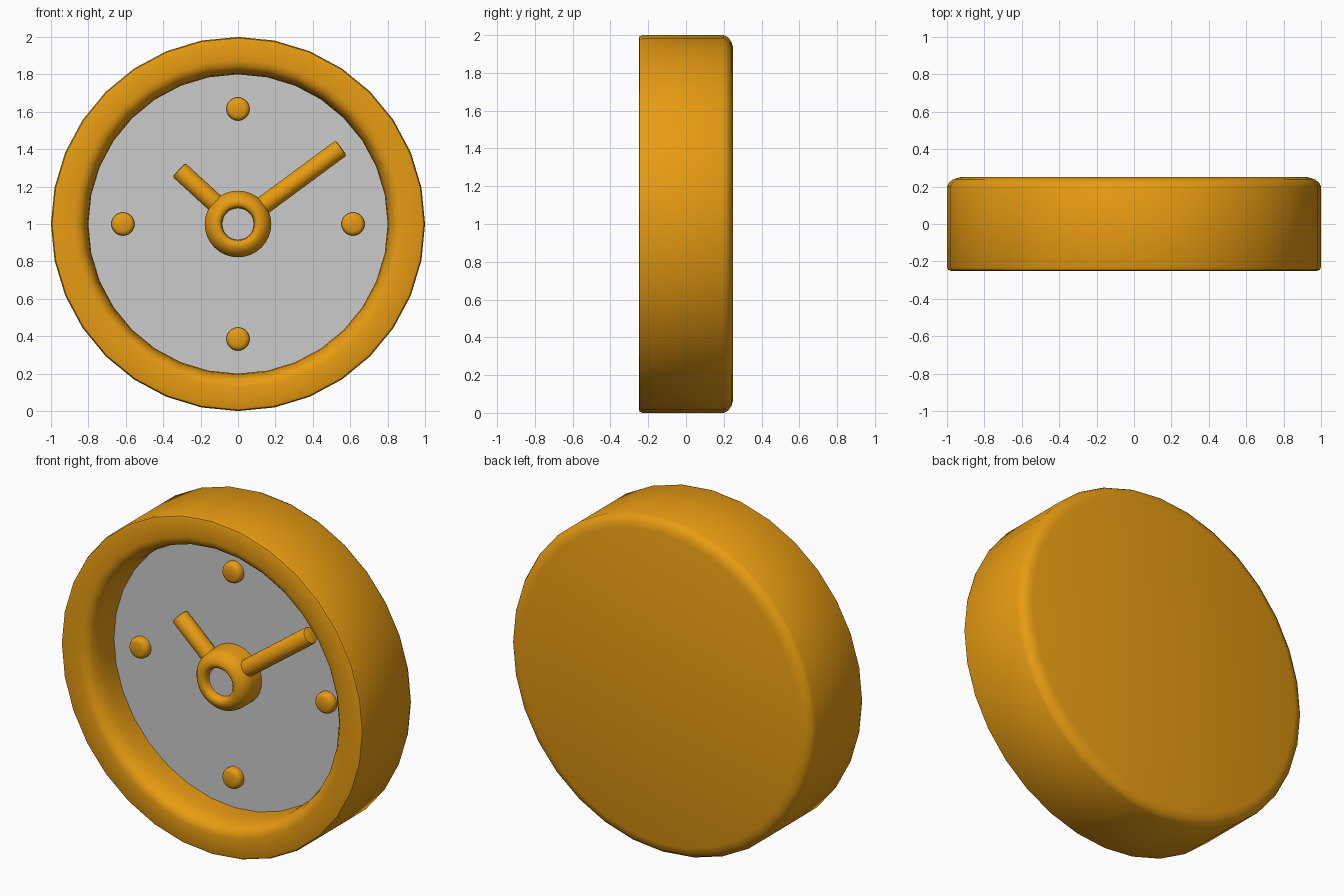
import bpy, bmesh
from math import sin, cos, pi, radians
from mathutils import Vector

if "Cube" in bpy.data.objects:
    bpy.data.objects.remove(bpy.data.objects["Cube"])

CENTRE = Vector((0, 0, 1))
FACE_Y = -0.03


def material(name, rgb):
    m = bpy.data.materials.new(name)
    m.diffuse_color = (*rgb, 1)
    m.use_nodes = True
    m.node_tree.nodes["Principled BSDF"].inputs["Base Color"].default_value = m.diffuse_color
    return m


ORANGE = material("orange", (0.8, 0.33, 0.006))
WHITE = material("white", (0.95, 0.95, 0.95))


def finish(name, bm, mat=None, angle=40):
    me = bpy.data.meshes.new(name)
    bm.to_mesh(me)
    bm.free()
    ob = bpy.data.objects.new(name, me)
    bpy.context.collection.objects.link(ob)
    if mat:
        me.materials.append(mat)
    bpy.ops.object.select_all(action='DESELECT')
    ob.select_set(True)
    bpy.context.view_layer.objects.active = ob
    bpy.ops.object.shade_smooth_by_angle(angle=radians(angle))
    return ob


def lathe(name, profile, mat=None, centre=CENTRE, sides=32, cap_first=False, cap_last=False, angle=40):
    """Turn (radius, y) points, listed front centre to back rim, about the y axis."""
    bm = bmesh.new()
    rings = []
    for r, y in profile:
        rings.append([bm.verts.new(centre + Vector((r * sin(2 * pi * i / sides), y, r * cos(2 * pi * i / sides))))
                      for i in range(sides)])
    for a, b in zip(rings, rings[1:]):
        for i in range(sides):
            j = (i + 1) % sides
            bm.faces.new((a[i], b[i], b[j], a[j]))
    if cap_first:
        bm.faces.new(rings[0])
    if cap_last:
        bm.faces.new(rings[-1][::-1])
    return finish(name, bm, mat, angle)


def hand(name, tip_x, tip_z, radius=0.05, y=-0.10):
    """Round rod from the hub centre line to the tip, with a softened end."""
    d = Vector((tip_x, 0, tip_z))
    bm = bmesh.new()
    bmesh.ops.create_cone(bm, cap_ends=True, segments=16, radius1=radius, radius2=radius, depth=d.length - 0.12)
    top = [e for e in bm.edges if all(v.co.z > 0 for v in e.verts)]
    bmesh.ops.bevel(bm, geom=top, offset=0.012, segments=2, affect='EDGES', profile=0.5)
    mid = d.normalized() * (d.length + 0.12) / 2
    rot = d.to_track_quat('Z', 'Y').to_matrix()
    for v in bm.verts:
        v.co = rot @ v.co + mid + CENTRE + Vector((0, y, 0))
    return finish(name, bm, ORANGE)


# Case: recessed rim, outer wall and closed back
lathe("case", [(0.80, FACE_Y), (0.80, -0.10), (0.805, -0.16), (0.82, -0.215), (0.845, -0.243), (0.875, -0.25),
               (0.98, -0.25), (0.994, -0.245), (1.0, -0.23), (1.0, 0.20), (0.988, 0.223), (0.965, 0.24),
               (0.93, 0.25)], ORANGE, cap_last=True)

# Dial
lathe("dial", [(0.80, FACE_Y), (0.80, FACE_Y + 0.02)], cap_first=True, cap_last=True)

# Hour dots
for k, label in enumerate(("top", "right", "bottom", "left")):
    a = k * pi / 2
    lathe("hour_dot_" + label, [(0.04, -0.075), (0.055, -0.068), (0.062, -0.055), (0.062, FACE_Y)], ORANGE,
          CENTRE + Vector((0.615 * sin(a), 0, 0.615 * cos(a))), sides=24, cap_first=True)

# Hub with a pale centre pin
lathe("hub", [(0.085, -0.14), (0.088, -0.175), (0.102, -0.19), (0.125, -0.19), (0.15, -0.175), (0.17, -0.15),
              (0.178, -0.115), (0.178, FACE_Y)], ORANGE, angle=60)
lathe("hub_pin", [(0.085, -0.15), (0.085, -0.14)], WHITE, cap_first=True)

# Hands
hand("minute_hand", 0.552, 0.407)
hand("hour_hand", -0.317, 0.290)
